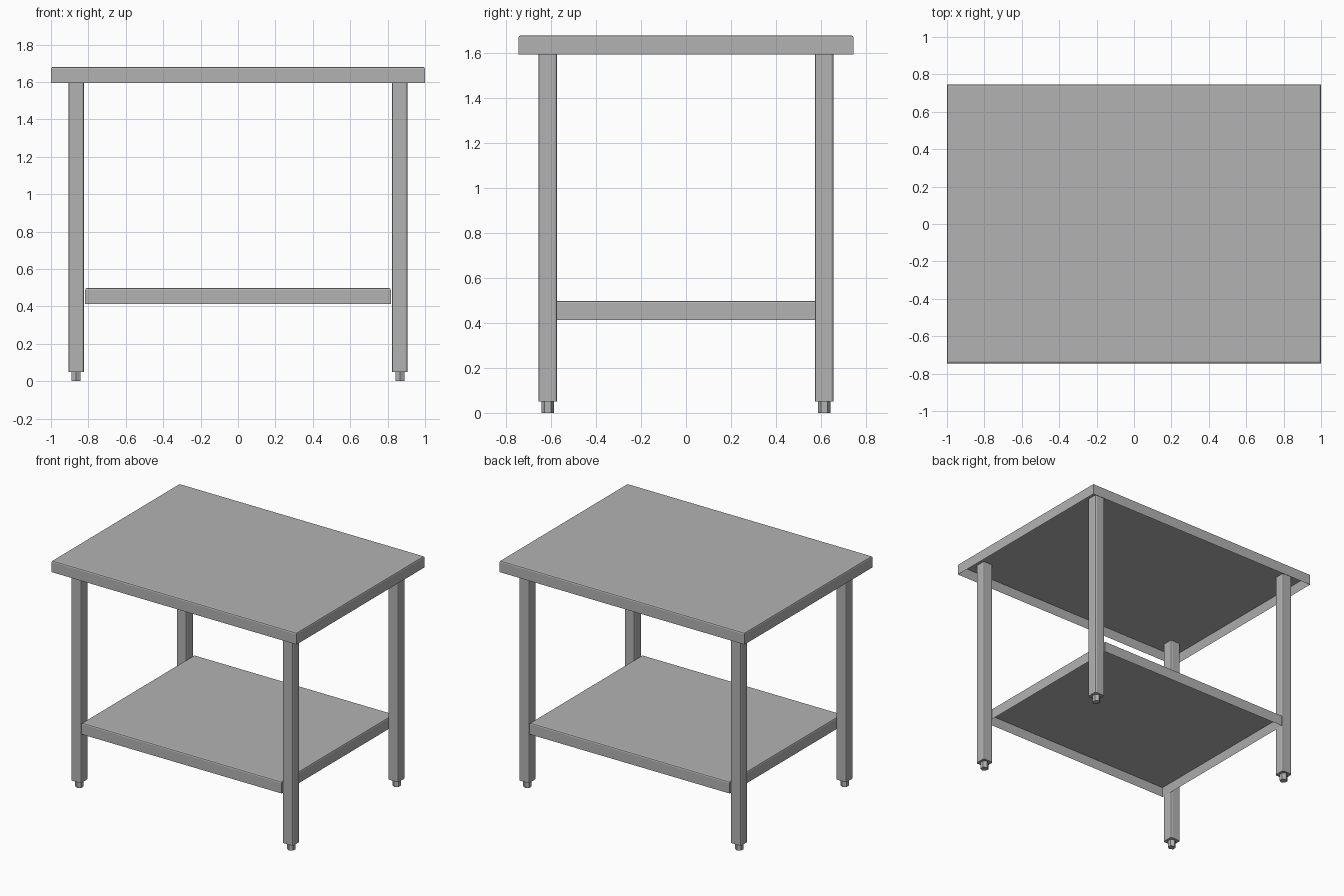
import bpy
import bmesh

cube = bpy.data.objects.get("Cube")
if cube:
    bpy.data.objects.remove(cube)

# One brushed steel colour for everything
steel = bpy.data.materials.new("steel grey")
steel.use_nodes = True
STEEL = (0.45, 0.45, 0.45, 1)
steel.diffuse_color = STEEL
steel.node_tree.nodes["Principled BSDF"].inputs["Base Color"].default_value = STEEL


def finish(name, bm):
    bmesh.ops.recalc_face_normals(bm, faces=bm.faces)
    mesh = bpy.data.meshes.new(name)
    bm.to_mesh(mesh)
    bm.free()
    mesh.materials.append(steel)
    obj = bpy.data.objects.new(name, mesh)
    bpy.context.collection.objects.link(obj)
    return obj


def box(half_x, half_y, z0, z1):
    bm = bmesh.new()
    bmesh.ops.create_cube(bm, size=1)
    for v in bm.verts:
        v.co.x *= 2 * half_x
        v.co.y *= 2 * half_y
        v.co.z = z1 if v.co.z > 0 else z0
    return bm


def folded_tray(name, half_x, half_y, z0, z1, wall=0.02):
    """Sheet with turned-down edges, open underneath, softened top rim."""
    bm = box(half_x, half_y, z0, z1)
    bottom = [f for f in bm.faces if f.normal.z < -0.5]
    bmesh.ops.inset_region(bm, faces=bottom, thickness=wall)
    for v in bottom[0].verts:
        v.co.z = z1 - wall
    rim = [e for e in bm.edges if all(v.co.z > z1 - 0.001 for v in e.verts)]
    bmesh.ops.bevel(bm, geom=rim, offset=0.01, segments=2, profile=0.5, affect='EDGES')
    return finish(name, bm)


def leg_post(name, x, y, half, z0, z1):
    """Square tube with rounded upright corners."""
    bm = box(half, half, z0, z1)
    upright = [e for e in bm.edges if abs(e.verts[0].co.z - e.verts[1].co.z) > 0.1]
    bmesh.ops.bevel(bm, geom=upright, offset=0.012, segments=2, profile=0.5, affect='EDGES')
    obj = finish(name, bm)
    obj.location = (x, y, 0)


def foot(name, x, y, radius, height):
    """Six-sided adjustable foot."""
    bm = bmesh.new()
    bmesh.ops.create_cone(bm, cap_ends=True, segments=6, radius1=radius,
                          radius2=radius, depth=height)
    obj = finish(name, bm)
    obj.location = (x, y, height / 2)


# Worktop and lower shelf
folded_tray("worktop", 1.0, 0.745, 1.595, 1.68)
folded_tray("lower_shelf", 0.817, 0.657, 0.413, 0.498)

# Four legs with feet
for side, sx in (("left", 1), ("right", -1)):
    for end, sy in (("front", -1), ("back", 1)):
        x, y = 0.865 * sx, 0.615 * sy
        leg_post(f"{end}_{side}_leg", x, y, 0.042, 0.05, 1.662)
        foot(f"{end}_{side}_foot", x, y, 0.028, 0.055)
